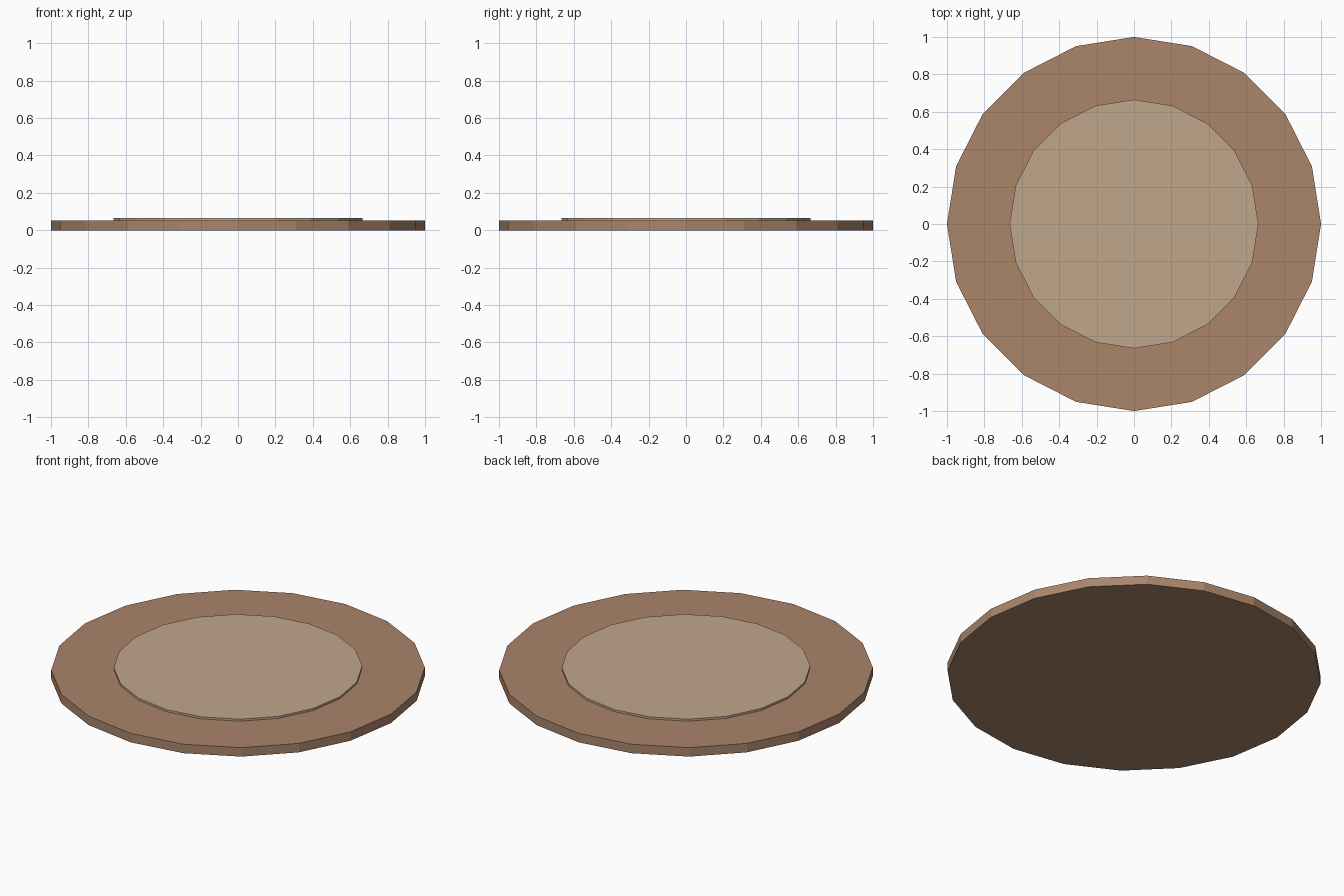
import bpy

if "Cube" in bpy.data.objects:
    bpy.data.objects.remove(bpy.data.objects["Cube"])


def material(name, color):
    mat = bpy.data.materials.new(name)
    mat.diffuse_color = (*color, 1.0)
    mat.use_nodes = True
    mat.node_tree.nodes["Principled BSDF"].inputs["Base Color"].default_value = mat.diffuse_color
    return mat


def disc(name, radius, bottom, top, mat):
    # flat-shaded 20-sided disc with a corner on the +x axis
    bpy.ops.mesh.primitive_cylinder_add(
        vertices=20, radius=radius, depth=top - bottom,
        location=(0, 0, (bottom + top) / 2))
    obj = bpy.context.object
    obj.name = obj.data.name = name
    obj.data.materials.append(mat)
    return obj


# Wide base plate
disc("base_plate", 1.0, 0.0, 0.053, material("brown", (0.40, 0.235, 0.145)))

# Thin raised centre disc
disc("centre_disc", 0.665, 0.053, 0.065, material("tan", (0.53, 0.385, 0.26)))
